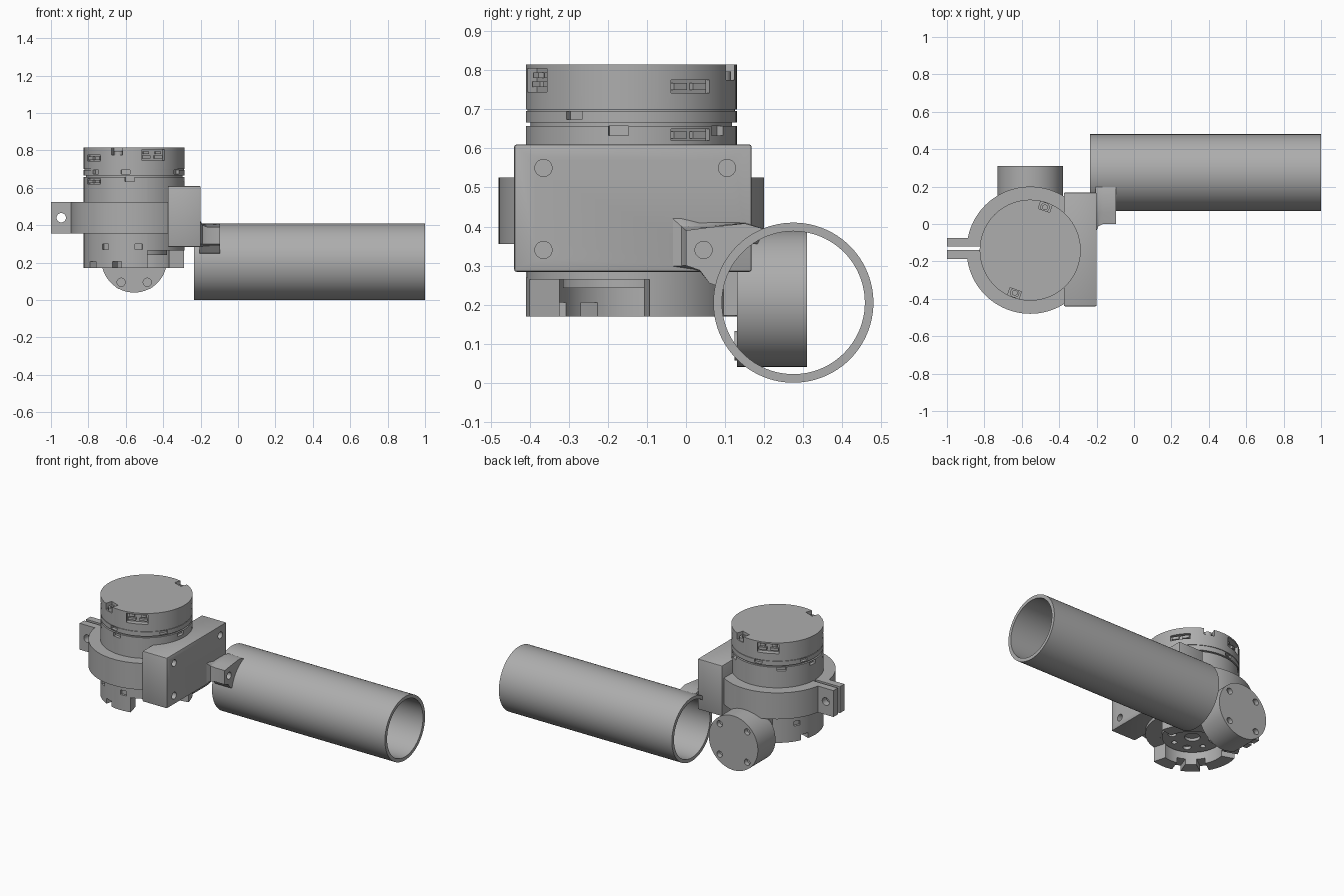
import bpy, bmesh
from math import sin, cos, pi, radians
from mathutils import Matrix, Vector

cube = bpy.data.objects.get("Cube")
if cube:
    bpy.data.objects.remove(cube)

grey = bpy.data.materials.new("machined_grey")
grey.use_nodes = True
grey.diffuse_color = (0.42, 0.42, 0.42, 1)
grey.node_tree.nodes["Principled BSDF"].inputs["Base Color"].default_value = grey.diffuse_color

CX, CY = -0.555, -0.14          # main actuator axis
TURN = {"z": Matrix(), "y": Matrix.Rotation(pi / 2, 4, "X"), "x": Matrix.Rotation(pi / 2, 4, "Y")}


def cyl(bm, axis, centre, r, depth, sides=32):
    bmesh.ops.create_cone(bm, cap_ends=True, segments=sides, radius1=r, radius2=r,
                          depth=depth, matrix=Matrix.Translation(centre) @ TURN[axis])


def box(bm, lo, hi, spin=0):
    """Box from corner to corner; spin turns it around the actuator axis."""
    lo, hi = Vector(lo), Vector(hi)
    m = Matrix.Translation((lo + hi) / 2) @ Matrix.Diagonal((*(hi - lo), 1))
    if spin is not None and spin != 0:
        m = Matrix.Translation((CX, CY, 0)) @ Matrix.Rotation(radians(spin), 4, "Z") @ m
    bmesh.ops.create_cube(bm, size=1, matrix=m)


def loft(bm, rings, closed=False):
    """Skin a list of equal point loops, capping the ends unless closed."""
    rows = [[bm.verts.new(p) for p in ring] for ring in rings]
    n = len(rows[0])
    pairs = list(zip(rows, rows[1:])) + ([(rows[-1], rows[0])] if closed else [])
    for a, b in pairs:
        for i in range(n):
            j = (i + 1) % n
            bm.faces.new((a[i], a[j], b[j], b[i]))
    if not closed:
        bm.faces.new(rows[0])
        bm.faces.new(rows[-1])


def circle(profile, sides=96):
    return [[(CX + r * cos(2 * pi * i / sides), CY + r * sin(2 * pi * i / sides), z)
             for i in range(sides)] for r, z in profile]


def finish(name, bm, bevel=0):
    bmesh.ops.recalc_face_normals(bm, faces=bm.faces)
    mesh = bpy.data.meshes.new(name)
    bm.to_mesh(mesh)
    bm.free()
    ob = bpy.data.objects.new(name, mesh)
    bpy.context.collection.objects.link(ob)
    mesh.materials.append(grey)
    select(ob)
    if bevel:
        mod = ob.modifiers.new("bevel", "BEVEL")
        mod.width, mod.segments = bevel, 2
        bpy.ops.object.modifier_apply(modifier=mod.name)
    bpy.ops.object.shade_smooth_by_angle(angle=radians(30))
    return ob


def select(ob):
    bpy.ops.object.select_all(action="DESELECT")
    ob.select_set(True)
    bpy.context.view_layer.objects.active = ob


def cut(ob, bm):
    cutter = finish("cutter", bm)
    cutter.hide_render = True
    select(ob)
    mod = ob.modifiers.new("cut", "BOOLEAN")
    mod.operation, mod.solver, mod.object = "DIFFERENCE", "EXACT", cutter
    bpy.ops.object.modifier_apply(modifier=mod.name)
    bpy.data.objects.remove(cutter)
    bpy.ops.object.shade_smooth_by_angle(angle=radians(30))


def polar(r, deg, z):
    return (CX + r * cos(radians(deg)), CY + r * sin(radians(deg)), z)


# Long open tube
bm = bmesh.new()
TY, TZ, SIDES = 0.275, 0.205, 96
loft(bm, [[(x, TY + r * cos(2 * pi * i / SIDES), TZ + r * sin(2 * pi * i / SIDES)) for i in range(SIDES)]
          for x, r in ((-0.235, 0.205), (1, 0.205), (1, 0.183), (-0.235, 0.183))], closed=True)
finish("long_tube", bm)

# Actuator housing with seam grooves
bm = bmesh.new()
loft(bm, circle([(0.27, 0.17), (0.27, 0.658), (0.258, 0.658), (0.258, 0.667), (0.27, 0.667),
                 (0.27, 0.696), (0.266, 0.696), (0.266, 0.7), (0.27, 0.7), (0.27, 0.815)]))
housing = finish("actuator_housing", bm)

# Hollow underside
bm = bmesh.new()
cyl(bm, "z", (CX, CY, 0.165), 0.19, 0.2, 64)
cut(housing, bm)

# Open sector of the lower rim
bm = bmesh.new()
sector = [(0, 0)] + [(0.4 * cos(radians(a)), 0.4 * sin(radians(a))) for a in range(-75, 11, 17)]
loft(bm, [[(CX + x, CY + y, z) for x, y in sector] for z in (0.1, 0.264)])
cut(housing, bm)

# Screw notches, sockets, vents and rim slots
NOTCHES = (71, -18, -110, 161)
bm = bmesh.new()
for a in NOTCHES:
    box(bm, (0.225, -0.032, 0.775), (0.3, 0.032, 0.85), a)
for a, half in ((-67, 0.065), (-7, 0.1), (113, 0.065), (173, 0.1)):
    box(bm, (0.235, -half, 0.745), (0.3, half, 0.805), a)
for a in (-145, 35):
    box(bm, (0.245, -0.06, 0.742), (0.3, 0.06, 0.775), a)
    box(bm, (0.245, -0.06, 0.62), (0.3, 0.06, 0.65), a)
for a in (-7, 55, -95, 130, 175):
    box(bm, (0.25, -0.026, 0.633), (0.3, 0.026, 0.6575), a)
for a in (-33, -100, 100, 160, 220):
    box(bm, (0.25, -0.024, 0.674), (0.3, 0.024, 0.6945), a)
for a in (-110, 161, 215):
    box(bm, (0.17, -0.026, 0.15), (0.3, 0.026, 0.205), a)
for a in (-125, -85, 60, 150):
    box(bm, (0.255, -0.02, 0.27), (0.3, 0.02, 0.3), a)
cut(housing, bm)

# Output flange with bolt holes
bm = bmesh.new()
cyl(bm, "z", (CX, CY, 0.257), 0.175, 0.03, 64)
flange = finish("output_flange", bm)
bm = bmesh.new()
cyl(bm, "z", (CX, CY, 0.24), 0.045, 0.04)
for i in range(8):
    cyl(bm, "z", polar(0.12, i * 45 + 20, 0.24), 0.024 if i % 2 else 0.016, 0.04, 20)
cut(flange, bm)

# Screws in the top notches
for a in NOTCHES:
    bm = bmesh.new()
    cyl(bm, "z", polar(0.243, a, 0.785), 0.025, 0.024, 24)
    screw = finish("top_screw", bm)
    bm = bmesh.new()
    cyl(bm, "z", polar(0.243, a, 0.8), 0.014, 0.03, 6)
    cut(screw, bm)

# Plugs inside the sockets
bm = bmesh.new()
for a in (-67, -7, 113, 173):
    for off in (-0.035, 0.035):
        box(bm, (0.22, off - 0.024, 0.757), (0.25, off + 0.024, 0.772), a)
        box(bm, (0.22, off - 0.016, 0.78), (0.25, off + 0.016, 0.795), a)
box(bm, (0.23, -0.006, 0.745), (0.264, 0.006, 0.805), -7)
box(bm, (0.23, -0.006, 0.745), (0.264, 0.006, 0.805), 173)
for a in (-145, 35):
    for z in (0.625, 0.75):
        for off in (-0.03, 0.03):
            box(bm, (0.23, off - 0.02, z), (0.262, off + 0.02, z + 0.018), a)
finish("socket_plugs", bm)

# Clamp ring
bm = bmesh.new()
loft(bm, circle([(0.34, 0.355), (0.34, 0.525), (0.262, 0.525), (0.262, 0.355)]), closed=True)
ring = finish("clamp_ring", bm)
bm = bmesh.new()
box(bm, (-1, -0.14, 0.3), (-0.82, -0.12, 0.6))
cut(ring, bm)

# Pair of clamp ears with a cross hole
for lo, hi in ((-0.187, -0.14), (-0.12, -0.075)):
    bm = bmesh.new()
    box(bm, (-1, lo, 0.355), (-0.86, hi, 0.525))
    ear = finish("clamp_ear", bm)
    bm = bmesh.new()
    cyl(bm, "y", (-0.945, (lo + hi) / 2, 0.44), 0.025, 0.1)
    cut(ear, bm)

# Side block with screw holes
bm = bmesh.new()
box(bm, (-0.375, -0.44, 0.284), (-0.2, 0.168, 0.61))
block = finish("side_block", bm, bevel=0.006)
bm = bmesh.new()
for y, z in ((-0.365, 0.55), (0.105, 0.55), (-0.365, 0.34)):
    cyl(bm, "x", (-0.2, y, z), 0.022, 0.16)
cut(block, bm)

# Arm flaring from the block and wrapping the tube
wrap = [(TY + 0.194 * cos(radians(a)), TZ + 0.194 * sin(radians(a))) for a in range(108, 169, 10)]
nominal = [(0.0, 0.3), (0.0, 0.39), (0.06, 0.398), (0.15, 0.408)] + wrap + [(0.06, 0.255), (0.035, 0.288)]
flared = [(-0.045, 0.298), (-0.045, 0.43), (0.03, 0.412), (0.15, 0.41)] + wrap + [(0.06, 0.255), (0.035, 0.286)]
middle = [((a * 3 + c) / 4, (b * 3 + d) / 4) for (a, b), (c, d) in zip(nominal, flared)]
bm = bmesh.new()
loft(bm, [[(x, y, z) for y, z in shape] for x, shape in
          ((-0.205, flared), (-0.19, middle), (-0.165, nominal), (-0.095, nominal))])
arm = finish("tube_arm", bm)
bm = bmesh.new()
cyl(bm, "x", (-0.095, 0.045, 0.34), 0.022, 0.14)
cut(arm, bm)

# Rear motor drum with screw holes on both faces
DZ = 0.215
bm = bmesh.new()
cyl(bm, "y", (CX, 0.22, DZ), 0.175, 0.18, 80)
drum = finish("rear_drum", bm)
bm = bmesh.new()
for sx in (-1, 1):
    cyl(bm, "y", (CX + sx * 0.07, 0.13, DZ - 0.12), 0.022, 0.08, 24)
    for sz in (-1, 1):
        cyl(bm, "y", (CX + sx * 0.098, 0.31, DZ + sz * 0.098), 0.02, 0.06, 24)
cut(drum, bm)

# Raised collars around the drum's front holes
for sx in (-1, 1):
    bm = bmesh.new()
    cyl(bm, "y", (CX + sx * 0.07, 0.128, DZ - 0.12), 0.038, 0.008, 32)
    collar = finish("drum_collar", bm)
    bm = bmesh.new()
    cyl(bm, "y", (CX + sx * 0.07, 0.128, DZ - 0.12), 0.024, 0.05, 24)
    cut(collar, bm)

# Bridge joining the drum to the housing
bm = bmesh.new()
box(bm, (CX - 0.13, 0.07, 0.172), (CX + 0.13, 0.14, 0.36))
finish("drum_bridge", bm)
